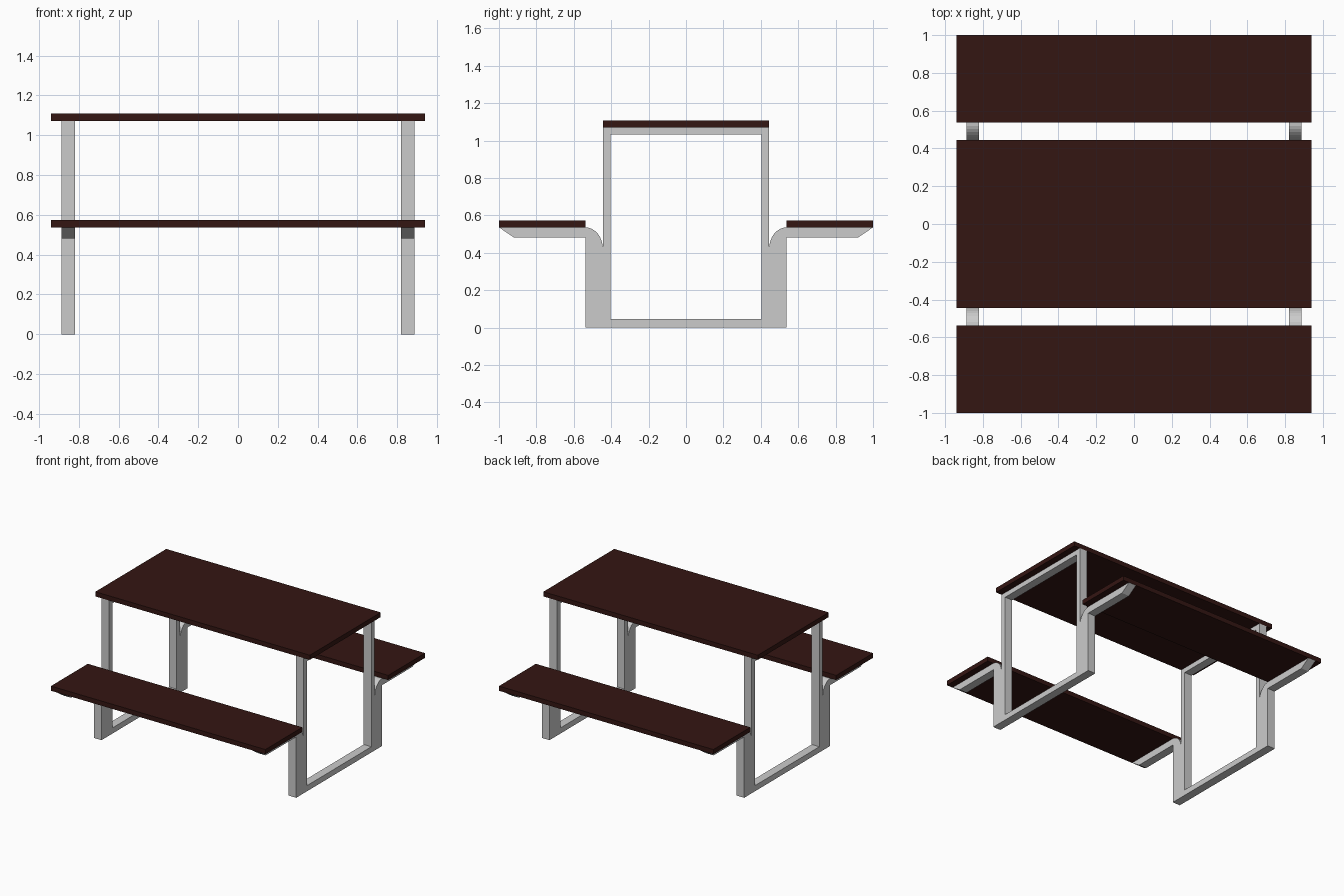
import bpy, bmesh, math

if "Cube" in bpy.data.objects:
    bpy.data.objects.remove(bpy.data.objects["Cube"])

wood = bpy.data.materials.new("dark_wood")
wood.diffuse_color = (0.034, 0.0078, 0.0062, 1)
wood.use_nodes = True
wood.node_tree.nodes["Principled BSDF"].inputs["Base Color"].default_value = wood.diffuse_color


def finish(bm, name, material=None):
    bmesh.ops.recalc_face_normals(bm, faces=bm.faces)
    mesh = bpy.data.meshes.new(name)
    bm.to_mesh(mesh)
    bm.free()
    obj = bpy.data.objects.new(name, mesh)
    bpy.context.collection.objects.link(obj)
    if material:
        mesh.materials.append(material)
    return obj


def board(name, y0, y1, z0, z1, half_len=0.94):
    bm = bmesh.new()
    bmesh.ops.create_cube(bm, size=1)
    for v in bm.verts:
        v.co = (v.co.x * 2 * half_len,
                y0 + (v.co.y + 0.5) * (y1 - y0),
                z0 + (v.co.z + 0.5) * (z1 - z0))
    return finish(bm, name, wood)


OUT, LEG, IN = 0.538, 0.444, 0.403    # y of lower leg, upper leg and inner opening
SHOULDER_Z, SEAT_Z, TOP_Z = 0.42, 0.536, 1.071
THICK = 0.037

# Table top and two bench seats
board("table_top", -LEG, LEG, TOP_Z, TOP_Z + THICK)
board("front_seat", -1.0, -OUT, SEAT_Z, SEAT_Z + THICK)
board("back_seat", OUT, 1.0, SEAT_Z, SEAT_Z + THICK)

# Half of one end frame as a y-z profile, with a rounded seat-to-leg shoulder
steps = 8
angles = [math.pi / 2 * i / steps for i in range(steps + 1)]
arc = [(OUT - (OUT - LEG) * math.sin(a),
        SHOULDER_Z + (SEAT_Z - SHOULDER_Z) * math.cos(a)) for a in angles]
profile = [(0, 0), (OUT, 0), (OUT, 0.482), (0.92, 0.482), (1.0, SEAT_Z)]
profile += arc
profile += [(LEG, TOP_Z), (0, TOP_Z), (0, 1.032), (IN, 1.032), (IN, 0.045), (0, 0.045)]

bm = bmesh.new()
face = bm.faces.new([bm.verts.new((0.82, y, z)) for y, z in profile])
ext = bmesh.ops.extrude_face_region(bm, geom=[face], use_keep_orig=True)
moved = [g for g in ext["geom"] if isinstance(g, bmesh.types.BMVert)]
bmesh.ops.translate(bm, verts=moved, vec=(0.067, 0, 0))
bmesh.ops.recalc_face_normals(bm, faces=bm.faces)
# Open the centre plane so the mirrored halves join
seam = [f for f in bm.faces if all(abs(v.co.y) < 1e-6 for v in f.verts)]
bmesh.ops.delete(bm, geom=seam, context='FACES')
frames = finish(bm, "end_frames")

# Mirror to the other half and the other end
mirror = frames.modifiers.new("mirror", 'MIRROR')
mirror.use_axis = (True, True, False)
